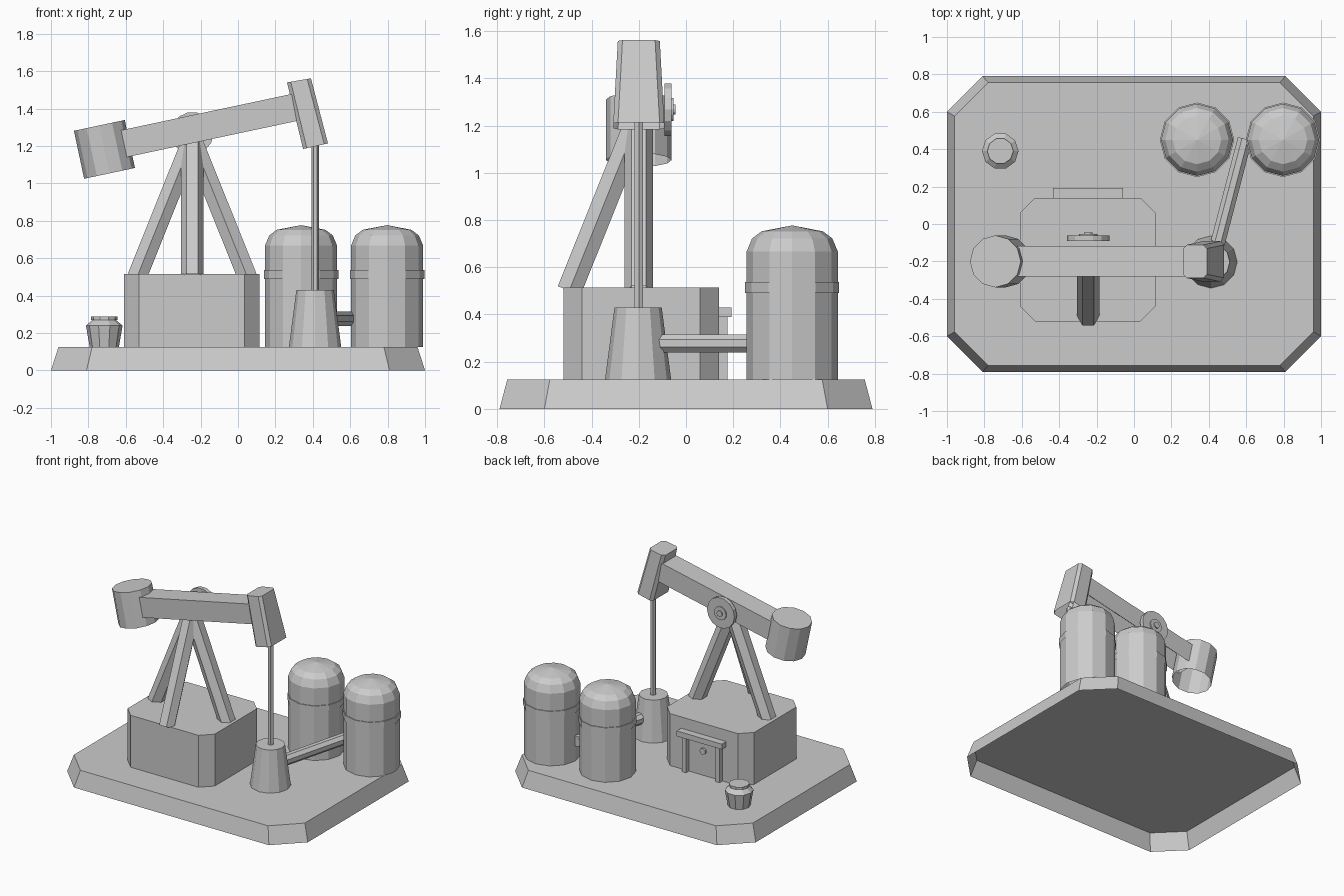
import bpy, bmesh
from math import pi, cos, sin, radians
from mathutils import Vector, Matrix

cube = bpy.data.objects.get("Cube")
if cube:
    bpy.data.objects.remove(cube, do_unlink=True)

grey = bpy.data.materials.new("plain_grey")
grey.use_nodes = True
grey.diffuse_color = (0.6, 0.6, 0.6, 1)
grey.node_tree.nodes["Principled BSDF"].inputs["Base Color"].default_value = (0.6, 0.6, 0.6, 1)


def loft(name, loops, matrix=Matrix(), cap=True):
    """Skin equal-length loops into a flat-shaded shell, open at its first loop."""
    bm = bmesh.new()
    rings = [[bm.verts.new(p) for p in loop] for loop in loops]
    n = len(rings[0])
    for a, b in zip(rings, rings[1:]):
        for i in range(n):
            j = (i + 1) % n
            bm.faces.new((a[i], a[j], b[j], b[i]))
    if cap:
        bm.faces.new(rings[-1])
    bmesh.ops.remove_doubles(bm, verts=bm.verts, dist=0.0001)
    bm.transform(matrix)
    mesh = bpy.data.meshes.new(name)
    bm.to_mesh(mesh)
    bm.free()
    mesh.materials.append(grey)
    obj = bpy.data.objects.new(name, mesh)
    bpy.context.scene.collection.objects.link(obj)


def octagon(hx, hy, c, z):
    """Rectangle with chamfered corners, counter-clockwise."""
    return [(hx, c - hy, z), (hx, hy - c, z), (hx - c, hy, z), (c - hx, hy, z),
            (-hx, hy - c, z), (-hx, c - hy, z), (c - hx, -hy, z), (hx - c, -hy, z)]


def circle(r, z, n, turn):
    return [(r * cos(2 * pi * (i + turn) / n), r * sin(2 * pi * (i + turn) / n), z)
            for i in range(n)]


def turned(name, profile, n, at, turn=0.0, rot=Matrix(), cap=True):
    """Lathe a (radius, height) profile around a local vertical axis."""
    loft(name, [circle(r, z, n, turn) for r, z in profile],
         Matrix.Translation(at) @ rot, cap)


def bar(name, a, b, r, n, side, turn=0.0):
    """Prism from a to b with its local x axis along the side direction."""
    a, b = Vector(a), Vector(b)
    w = (b - a).normalized()
    u = Vector(side)
    u = (u - w * u.dot(w)).normalized()
    rot = Matrix((u, w.cross(u), w)).transposed().to_4x4()
    turned(name, [(r, 0), (r, (b - a).length)], n, a, turn, rot)


def box(name, centre, size, rot=Matrix()):
    x, y, z = (s / 2 for s in size)
    loft(name, [[(-x, -y, k), (x, -y, k), (x, y, k), (-x, y, k)] for k in (-z, z)],
         Matrix.Translation(centre) @ rot)


FLOOR = 0.125
PLANE = -0.2      # y of the pumping mechanism
PIVOT_X = -0.245
tilt = Matrix.Rotation(radians(-12), 4, 'Y')
to_back = Matrix.Rotation(-pi / 2, 4, 'X')

# Hollow ground slab and engine house
loft("base_slab", [octagon(1, 0.79, 0.19, 0), octagon(0.96, 0.757, 0.18, FLOOR)])
loft("engine_house", [octagon(0.362, 0.33, 0.08, FLOOR), octagon(0.362, 0.33, 0.08, 0.515)],
     Matrix.Translation((-0.247, -0.19, 0)))

# Doorway on the back of the house
box("door_lintel", (-0.245, 0.16, 0.41), (0.375, 0.066, 0.04))
for side, label in ((-1, "right"), (1, "left")):
    box("door_post_" + label, (-0.245 + side * 0.14, 0.15, 0.2575), (0.035, 0.05, 0.265))
turned("door_knob", [(0.024, 0), (0.024, 0.025)], 10, (-0.245, 0.13, 0.31), rot=to_back)

# Tripod legs
for label, dx, dy in (("right", -1, 0), ("left", 1, 0), ("front", 0, -1)):
    bar("leg_" + label, (PIVOT_X + dx * 0.295, PLANE + dy * 0.295, 0.5),
        (PIVOT_X, PLANE, 1.235), 0.06, 6, (dy, dx, 0))

# Walking beam, counterweight and pivot wheel
box("walking_beam", (-0.165, PLANE, 1.307), (1.0, 0.163, 0.147), tilt)
turned("counterweight", [(0.139, -0.131), (0.139, 0.131)], 12, (-0.714, PLANE, 1.182),
       rot=tilt)
turned("pivot_wheel", [(0.02, 0.108), (0.114, 0.108), (0.114, 0.138), (0.05, 0.138),
                       (0.05, 0.146), (0.022, 0.146), (0.022, 0.155)],
       14, (PIVOT_X, PLANE, 1.268), rot=to_back)


# Beam head, tapering towards its top
def head_loop(back, front, half_width):
    (x0, z0), (x1, z1) = back, front
    half = (x1 - x0) / 2
    slope = (z1 - z0) / (x1 - x0)
    return [((x0 + x1) / 2 + x, PLANE + y, (z0 + z1) / 2 + x * slope)
            for x, y, _ in octagon(half, half_width, 0.02, 0)]


loft("beam_head", [head_loop((0.348, 1.184), (0.481, 1.214), 0.108),
                   head_loop((0.262, 1.54), (0.39, 1.562), 0.089)])

# Pump rod, wellhead and outlet pipe
turned("pump_rod", [(0.021, 0.42), (0.021, 1.23)], 6, (0.413, PLANE, 0))
turned("wellhead", [(0.14, FLOOR), (0.1, 0.43)], 12, (0.412, -0.203, 0))
bar("outlet_pipe", (0.435, -0.15, 0.277), (0.593, 0.455, 0.277), 0.042, 8, (0, 0, 1), 0.5)

# Storage tanks with domed tops and a band
for label, x in (("right", 0.337), ("left", 0.797)):
    turned("tank_" + label, [(0.193, FLOOR), (0.193, 0.667), (0.17, 0.722), (0.13, 0.752),
                             (0.0001, 0.777)], 12, (x, 0.45, 0))
    turned("tank_band_" + label, [(0.199, 0.49), (0.199, 0.537), (0.19, 0.537)],
           12, (x, 0.45, 0), cap=False)

# Small pot
turned("pot", [(0.078, FLOOR), (0.098, 0.24), (0.062, 0.27), (0.07, 0.27), (0.07, 0.288)],
       10, (-0.715, 0.39, 0))
